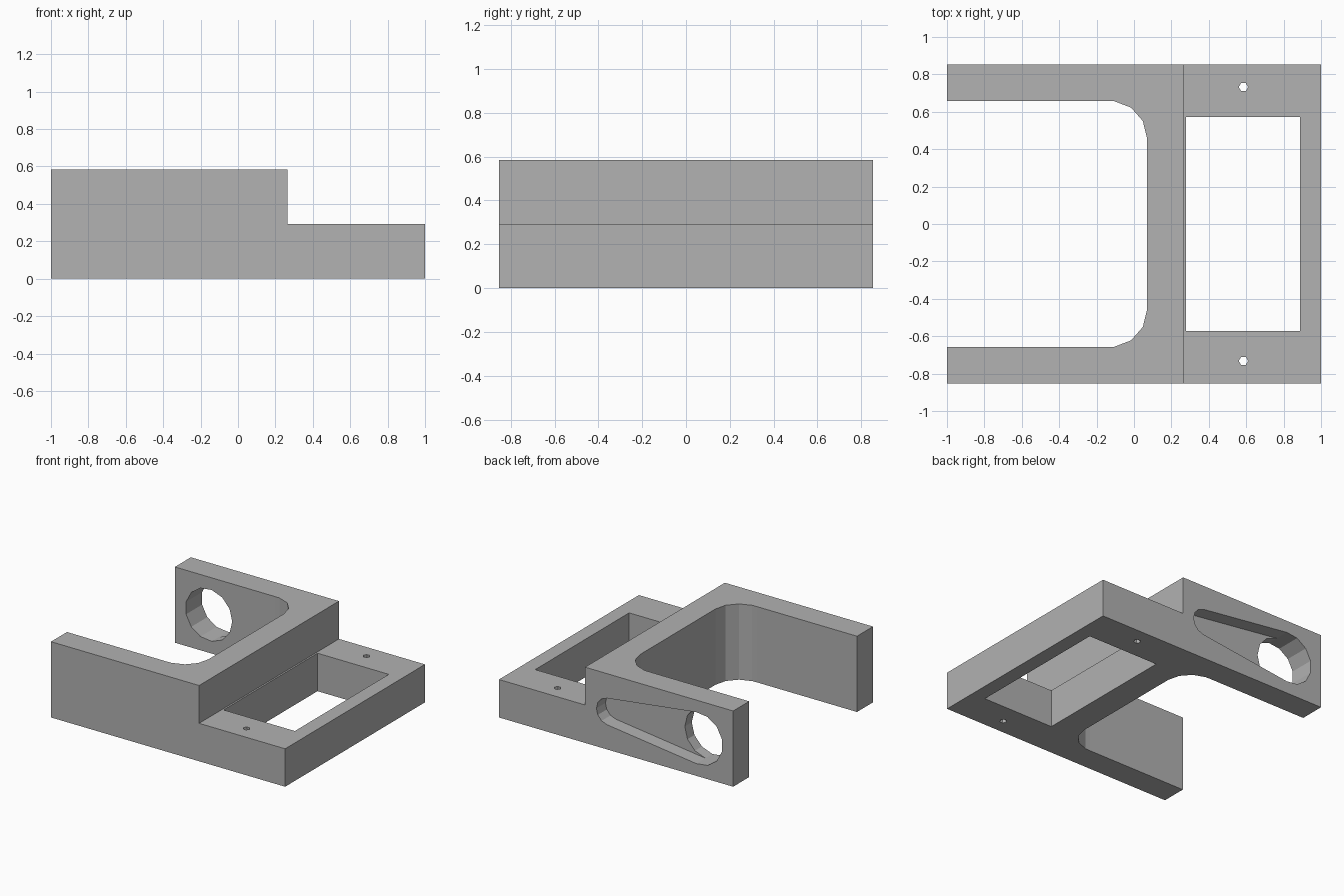
import bpy, bmesh
from math import sin, cos, tau
from mathutils import Vector

cube = bpy.data.objects.get("Cube")
if cube:
    bpy.data.objects.remove(cube, do_unlink=True)

HALF_Y = 0.853
TOP, STEP_Z, STEP_X = 0.585, 0.293, 0.265
SIDES = 13

grey = bpy.data.materials.new("light_grey")
grey.use_nodes = True
colour = (0.445, 0.445, 0.445, 1)
grey.diffuse_color = colour
grey.node_tree.nodes["Principled BSDF"].inputs["Base Color"].default_value = colour


def prism(name, points, axis, low, high):
    """Extrude a 2D outline along y (points are x, z) or z (points are x, y)."""
    bm = bmesh.new()

    def place(a, b, depth):
        return (a, depth, b) if axis == "y" else (a, b, depth)

    face = bm.faces.new([bm.verts.new(place(a, b, low)) for a, b in points])
    out = bmesh.ops.extrude_face_region(bm, geom=[face])
    new_verts = [g for g in out["geom"] if isinstance(g, bmesh.types.BMVert)]
    shift = Vector(place(0, 0, high - low))
    bmesh.ops.translate(bm, verts=new_verts, vec=shift)
    bmesh.ops.recalc_face_normals(bm, faces=bm.faces)
    mesh = bpy.data.meshes.new(name)
    bm.to_mesh(mesh)
    bm.free()
    mesh.materials.append(grey)
    obj = bpy.data.objects.new(name, mesh)
    bpy.context.collection.objects.link(obj)
    return obj


def arc(x, y, radius, first, last, sides=SIDES):
    return [(x + radius * cos(tau * k / sides), y + radius * sin(tau * k / sides))
            for k in range(first, last + 1)]


# Stepped body
body = prism("bracket_body",
             [(-1, 0), (1, 0), (1, STEP_Z), (STEP_X, STEP_Z), (STEP_X, TOP), (-1, TOP)],
             "y", -HALF_Y, HALF_Y)

# Rounded opening between the two arms
inner = 0.658
corner = arc(-0.13, inner - 0.2, 0.2, 0, 3) + [(-0.15, inner), (-1.2, inner)]
opening = corner + [(x, -y) for x, y in reversed(corner)]
cutters = [prism("arm_opening_cutter", opening, "z", -0.2, 1)]

# Rectangular window in the low plate
window = [(0.278, -0.573), (0.887, -0.573), (0.887, 0.573), (0.278, 0.573)]
cutters.append(prism("window_cutter", window, "z", -0.2, 1))

# Two small screw holes
for side in (-1, 1):
    cutters.append(prism("screw_hole_cutter", arc(0.585, side * 0.732, 0.025, 0, 5, 6),
                         "z", -0.2, 1))

# Tapered recess in the back arm, and the round hole through its wide end
wide, narrow = (-0.71, STEP_Z, 0.2), (0.065, STEP_Z, 0.103)
recess = arc(*narrow, -3, 3) + arc(*wide, 3, 10)
cutters.append(prism("recess_cutter", recess, "y", HALF_Y - 0.11, HALF_Y + 0.1))
cutters.append(prism("round_hole_cutter", arc(*wide, 0, SIDES - 1), "y", 0.5, HALF_Y + 0.1))

# Cut everything, then drop the cutters
for cutter in cutters:
    mod = body.modifiers.new(cutter.name, "BOOLEAN")
    mod.operation = "DIFFERENCE"
    mod.solver = "EXACT"
    mod.object = cutter
    cutter.hide_render = True

bpy.context.view_layer.update()
graph = bpy.context.evaluated_depsgraph_get()
finished = bpy.data.meshes.new_from_object(body.evaluated_get(graph))
body.modifiers.clear()
body.data = finished
for cutter in cutters:
    bpy.data.objects.remove(cutter, do_unlink=True)
